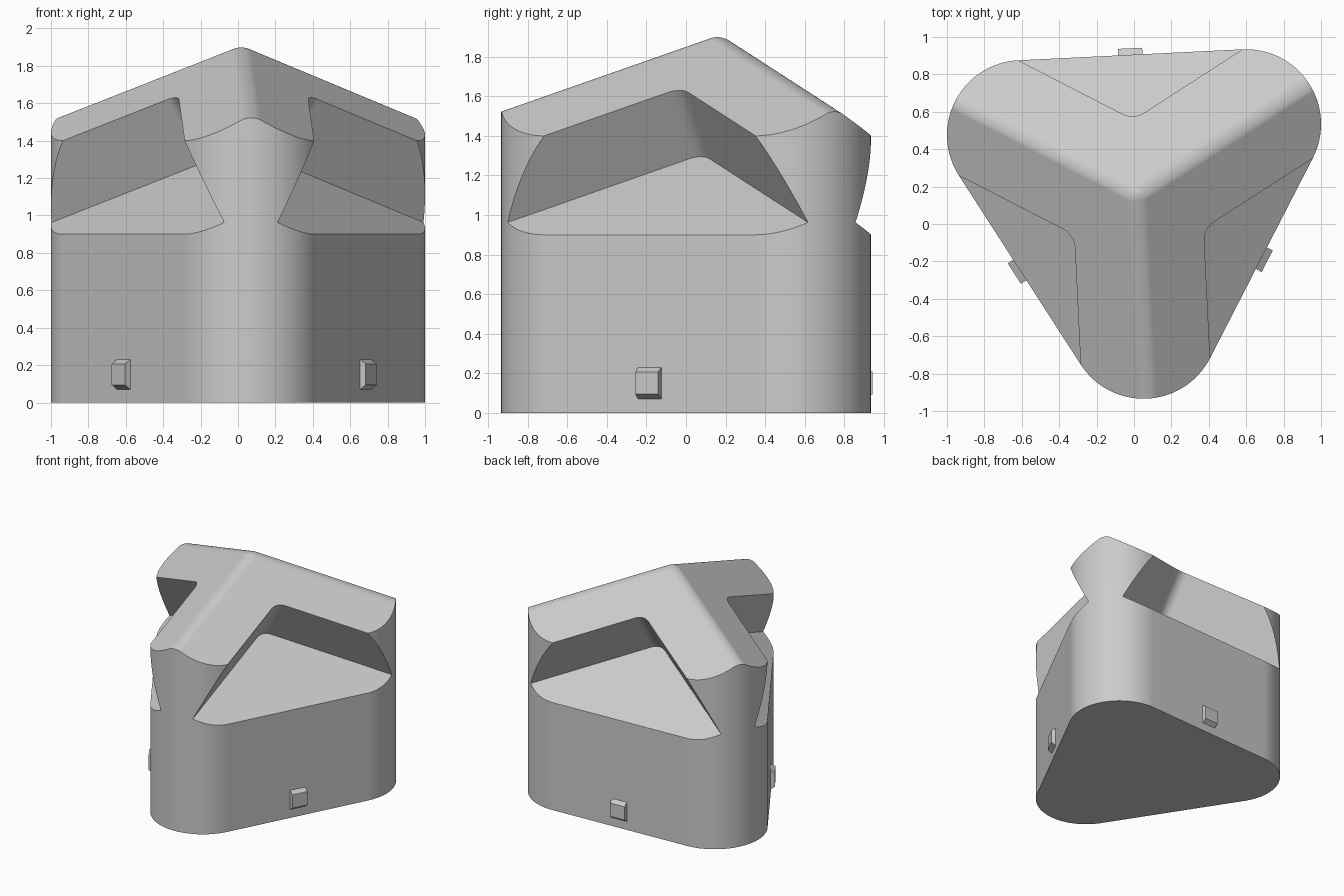
import bpy, bmesh
from math import radians, sin, cos, tan, atan, pi
from mathutils import Matrix, Vector

if "Cube" in bpy.data.objects:
    bpy.data.objects.remove(bpy.data.objects["Cube"], do_unlink=True)

# Main dimensions
CENTRE = Vector((0.017, 0.1585, 0))
TURN = radians(2.8)
SPREAD, LOBE = 0.6936, 0.4
SIDE = SPREAD / 2 + LOBE
PITCH = radians(35)
EAVE = 1.4
APEX = EAVE + SIDE * tan(PITCH)
SIDES = [TURN + radians(a) for a in (90, 210, 330)]
LOBES = [a - pi / 3 for a in SIDES]

grey = bpy.data.materials.new("plain grey")
grey.use_nodes = True
grey.diffuse_color = (0.6, 0.6, 0.6, 1)
grey.node_tree.nodes["Principled BSDF"].inputs["Base Color"].default_value = (0.6, 0.6, 0.6, 1)


def finish(bm, name):
    bmesh.ops.recalc_face_normals(bm, faces=bm.faces)
    mesh = bpy.data.meshes.new(name)
    bm.to_mesh(mesh)
    bm.free()
    mesh.materials.append(grey)
    obj = bpy.data.objects.new(name, mesh)
    bpy.context.collection.objects.link(obj)
    return obj


def prism(name, outline, low, high, matrix):
    """Extrude a flat outline from low to high, then place it."""
    bm = bmesh.new()
    rings = [[bm.verts.new(matrix @ Vector((x, y, z))) for x, y in outline]
             for z in (low, high)]
    for ring in rings:
        bm.faces.new(ring)
    n = len(outline)
    for i in range(n):
        j = (i + 1) % n
        bm.faces.new((rings[0][i], rings[0][j], rings[1][j], rings[1][i]))
    return finish(bm, name)


def select_only(obj):
    bpy.ops.object.select_all(action='DESELECT')
    obj.select_set(True)
    bpy.context.view_layer.objects.active = obj


def boolean(target, helper, operation):
    helper.hide_render = True
    mod = target.modifiers.new("cut", 'BOOLEAN')
    mod.operation, mod.solver, mod.object = operation, 'EXACT', helper
    select_only(target)
    bpy.ops.object.modifier_apply(modifier=mod.name)
    bpy.data.objects.remove(helper, do_unlink=True)


# Body: a triangle with three broad rounded corners
STEPS = 32
outline = []
for a in LOBES:
    for i in range(STEPS + 1):
        t = a + radians(-60 + 120 * i / STEPS)
        outline.append((SPREAD * cos(a) + LOBE * cos(t), SPREAD * sin(a) + LOBE * sin(t)))
body = prism("body", outline, 0, APEX + 0.5, Matrix.Translation(CENTRE))

# Roof: a three-sided pyramid with softened ridges
bm = bmesh.new()
top = bm.verts.new(CENTRE + Vector((0, 0, APEX)))
reach = 2 * (APEX + 0.5) / tan(PITCH)
base = [bm.verts.new(CENTRE + Vector((reach * cos(a), reach * sin(a), -0.5))) for a in LOBES]
bm.faces.new(base)
for i in range(3):
    bm.faces.new((top, base[i], base[(i + 1) % 3]))
bmesh.ops.bevel(bm, geom=list(top.link_edges), offset=0.058, offset_type='OFFSET',
                segments=8, profile=0.5, affect='EDGES', clamp_overlap=False)
boolean(body, finish(bm, "roof_shape"), 'INTERSECT')

# Notches: rounded V pockets sunk square to each roof slope
half = atan(tan(pi / 3) * cos(PITCH))
tip = (SIDE - SPREAD * cos(pi / 6) / tan(pi / 3)) / cos(PITCH)
round_r, far = 0.1, 1.3
swing = pi / 2 - half
vee = []
for i in range(13):
    t = swing * (i / 6 - 1)
    vee.append((round_r * sin(t), tip + round_r / sin(half) - round_r * cos(t)))
vee += [(far * tan(half), tip + far), (-far * tan(half), tip + far)]
for a in SIDES:
    across = Vector((sin(a), -cos(a), 0))
    down = Vector((cos(a) * cos(PITCH), sin(a) * cos(PITCH), -sin(PITCH)))
    place = Matrix((across, down, across.cross(down))).transposed().to_4x4()
    if place.col[2].z < 0:
        place.col[2] = -place.col[2]
    place.translation = CENTRE + Vector((0, 0, APEX))
    cutter = prism("notch_cutter", vee, -0.5 * cos(PITCH), 0.5, place)
    boolean(body, cutter, 'DIFFERENCE')

select_only(body)
bpy.ops.object.shade_smooth_by_angle(angle=radians(20))
weighted = body.modifiers.new("even shading", 'WEIGHTED_NORMAL')
weighted.keep_sharp = True

# Tabs: small wedge-edged blocks low on each side
tab = [(SIDE - 0.01, 0.068), (SIDE, 0.07), (SIDE + 0.035, 0.095),
       (SIDE + 0.035, 0.207), (SIDE, 0.23), (SIDE - 0.01, 0.232)]
for a, name in zip(SIDES, ("back_tab", "front_right_tab", "front_left_tab")):
    out, side = Vector((cos(a), sin(a), 0)), Vector((-sin(a), cos(a), 0))
    place = Matrix((out, Vector((0, 0, 1)), side)).transposed().to_4x4()
    place.translation = CENTRE
    prism(name, tab, -0.065, 0.065, place)
